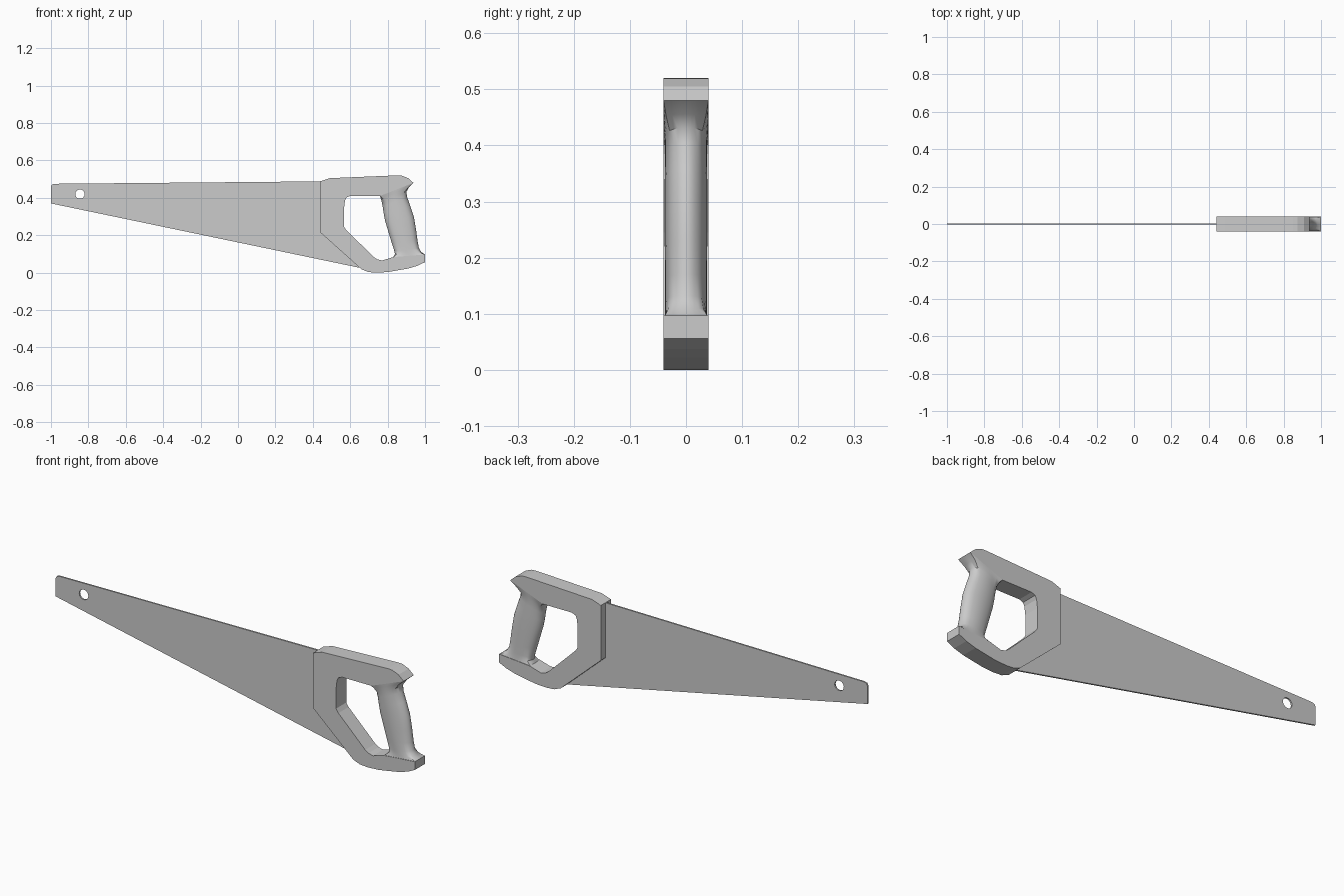
import bpy, bmesh, math
from mathutils import Vector

if "Cube" in bpy.data.objects:
    bpy.data.objects.remove(bpy.data.objects["Cube"])


def plate(name, loops, half):
    """Flat plate in the XZ plane from an outline (plus hole loops)."""
    cu = bpy.data.curves.new(name, 'CURVE')
    cu.dimensions = '2D'
    cu.fill_mode = 'BOTH'
    cu.extrude = half
    for pts in loops:
        sp = cu.splines.new('POLY')
        sp.points.add(len(pts) - 1)
        for p, (x, z) in zip(sp.points, pts):
            p.co = (x, z, 0, 1)
        sp.use_cyclic_u = True
    ob = bpy.data.objects.new(name, cu)
    bpy.context.collection.objects.link(ob)
    ob.rotation_euler.x = math.pi / 2
    bpy.ops.object.select_all(action='DESELECT')
    ob.select_set(True)
    bpy.context.view_layer.objects.active = ob
    bpy.ops.object.convert(target='MESH')
    bpy.ops.object.transform_apply(location=False, rotation=True, scale=False)
    ob = bpy.context.object
    bm = bmesh.new()
    bm.from_mesh(ob.data)
    bmesh.ops.remove_doubles(bm, verts=bm.verts, dist=1e-5)
    bmesh.ops.recalc_face_normals(bm, faces=bm.faces)
    for f in bm.faces:
        f.smooth = False
    bm.to_mesh(ob.data)
    bm.free()
    return ob


# Blade with a hanging hole near the tip
hole = [(-0.845 + 0.025 * math.cos(a), 0.42 + 0.025 * math.sin(a))
        for a in (i * math.tau / 24 for i in range(24))]
plate("blade", [[(-1, 0.37), (0.65, 0.026), (0.66, 0.03), (0.46, 0.215), (0.46, 0.488),
                 (-0.98, 0.475), (-0.994, 0.471), (-1, 0.46)], hole], 0.004)

# C-shaped handle frame, open at the back where the grip sits
frame = plate("handle_frame", [[
    (0.44, 0.488), (0.49, 0.505), (0.85, 0.52), (0.875, 0.519), (0.91, 0.505), (0.938, 0.48),
    (0.76, 0.41), (0.60, 0.41), (0.58, 0.402), (0.572, 0.385), (0.567, 0.345), (0.567, 0.245),
    (0.58, 0.226), (0.727, 0.083), (0.745, 0.071), (0.77, 0.065), (0.83, 0.083), (1.0, 0.097),
    (1.0, 0.056), (0.96, 0.037), (0.91, 0.022), (0.80, 0.003), (0.74, 0.0), (0.697, 0.003),
    (0.66, 0.018), (0.44, 0.215)]], 0.04)

# Remove the hidden face under the top of the grip
bm = bmesh.new()
bm.from_mesh(frame.data)
joint = Vector((0.849, 0, 0.445))
bmesh.ops.delete(bm, geom=[f for f in bm.faces if abs(f.normal.y) < 0.5 and
                           (f.calc_center_median() - joint).length < 0.01],
                 context='FACES_ONLY')
bm.to_mesh(frame.data)
bm.free()

# Grip sections: front x, z, rear x, z, half width, squareness
sections = [
    (0.76, 0.41, 0.938, 0.48, 0.04, 1.0),
    (0.763, 0.398, 0.914, 0.456, 0.039, 0.7),
    (0.768, 0.38, 0.9, 0.432, 0.037, 0.3),
    (0.774, 0.35, 0.904, 0.405, 0.037, 0.12),
    (0.78, 0.31, 0.92, 0.36, 0.038, 0.08),
    (0.787, 0.275, 0.94, 0.3, 0.038, 0.08),
    (0.802, 0.225, 0.952, 0.23, 0.038, 0.08),
    (0.82, 0.165, 0.96, 0.17, 0.037, 0.08),
    (0.836, 0.115, 0.967, 0.132, 0.037, 0.15),
    (0.839, 0.099, 0.98, 0.11, 0.037, 0.45),
    (0.83, 0.083, 1.0, 0.097, 0.038, 0.95),
]
N = 32
bm = bmesh.new()
rings = []
for fx, fz, rx, rz, w, sq in sections:
    ring = []
    for i in range(N):
        c, s = math.cos(i * math.tau / N), math.sin(i * math.tau / N)
        k = 1 + sq * (1 / max(abs(c), abs(s)) - 1)
        t = 0.5 + 0.5 * c * k
        ring.append(bm.verts.new((fx + (rx - fx) * t, w * s * k, fz + (rz - fz) * t)))
    rings.append(ring)
for a, b in zip(rings, rings[1:]):
    for i in range(N):
        j = (i + 1) % N
        bm.faces.new((a[i], b[i], b[j], a[j]))
bmesh.ops.recalc_face_normals(bm, faces=bm.faces)
me = bpy.data.meshes.new("grip")
bm.to_mesh(me)
bm.free()
grip = bpy.data.objects.new("grip", me)
bpy.context.collection.objects.link(grip)
bpy.ops.object.select_all(action='DESELECT')
grip.select_set(True)
bpy.context.view_layer.objects.active = grip
bpy.ops.object.shade_smooth_by_angle(angle=math.radians(40))
